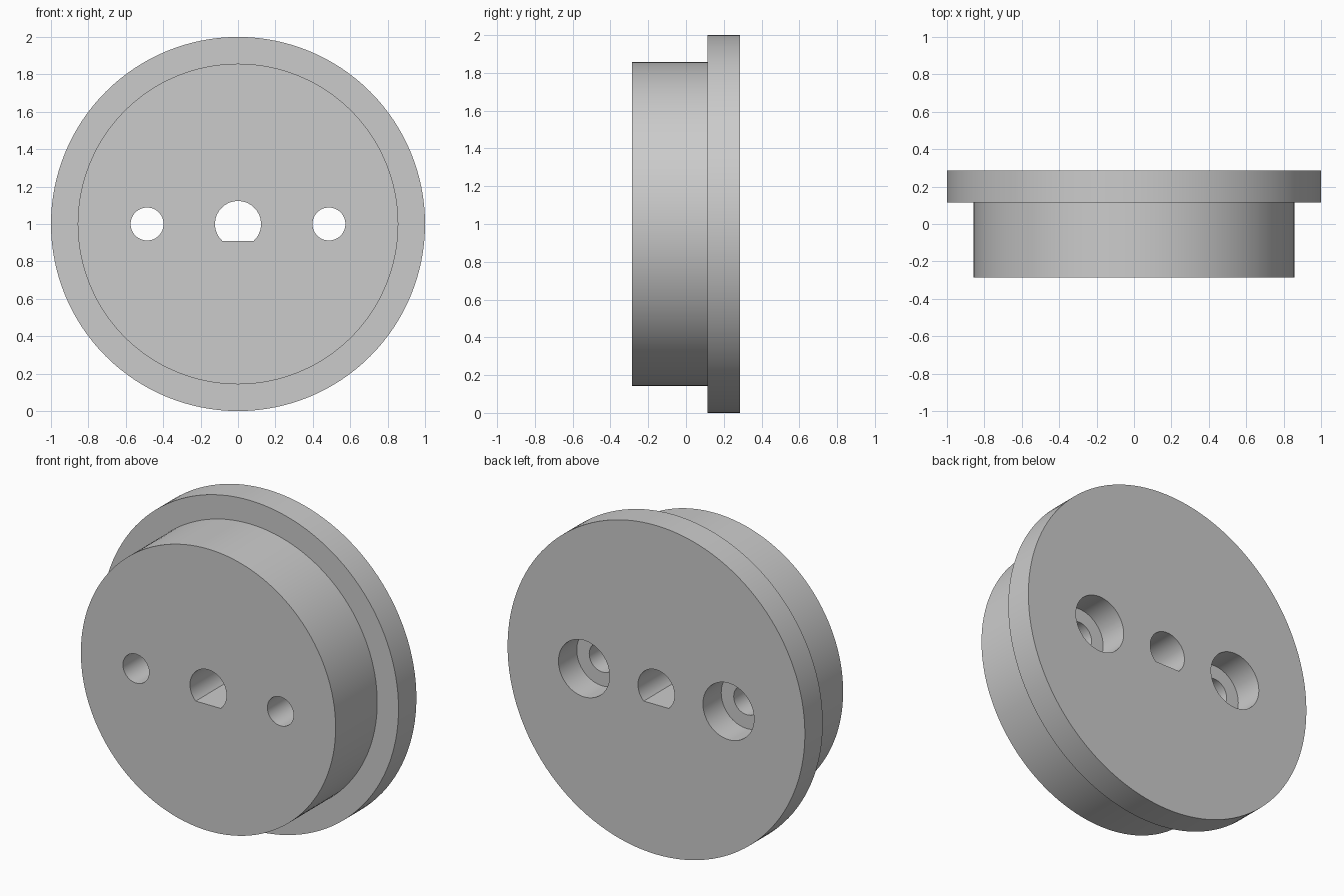
import bpy
import bmesh
import math
from mathutils import Matrix

if "Cube" in bpy.data.objects:
    bpy.data.objects.remove(bpy.data.objects["Cube"], do_unlink=True)

FRONT, STEP, BACK = -0.286, 0.114, 0.286
CENTRE_Z = 1.0

grey = bpy.data.materials.new("light_grey")
grey.use_nodes = True
colour = (0.6, 0.6, 0.6, 1)
grey.diffuse_color = colour
grey.node_tree.nodes["Principled BSDF"].inputs["Base Color"].default_value = colour


def finish(name, bm):
    bmesh.ops.recalc_face_normals(bm, faces=bm.faces)
    mesh = bpy.data.meshes.new(name)
    bm.to_mesh(mesh)
    bm.free()
    mesh.materials.append(grey)
    obj = bpy.data.objects.new(name, mesh)
    bpy.context.collection.objects.link(obj)
    return obj


def prism(name, outline, y0, y1):
    """Extrude an x, z outline along y."""
    bm = bmesh.new()
    face = bm.faces.new([bm.verts.new((x, y0, z)) for x, z in outline])
    grown = bmesh.ops.extrude_face_region(bm, geom=[face], use_keep_orig=True)
    moved = [v for v in grown["geom"] if isinstance(v, bmesh.types.BMVert)]
    bmesh.ops.translate(bm, verts=moved, vec=(0, y1 - y0, 0))
    return finish(name, bm)


def arc(x, radius, start=0, end=360, count=64, closed=True):
    steps = count if closed else count - 1
    angles = [math.radians(start + (end - start) * i / steps) for i in range(count)]
    return [(x + radius * math.cos(a), CENTRE_Z + radius * math.sin(a)) for a in angles]


# Stepped disc: a narrower plug in front of a wide flange, spun about y
profile = [(0, FRONT), (0.857, FRONT), (0.857, STEP), (1, STEP), (1, BACK), (0, BACK)]
bm = bmesh.new()
verts = [bm.verts.new((r, y, CENTRE_Z)) for r, y in profile]
edges = [bm.edges.new(pair) for pair in zip(verts, verts[1:])]
bmesh.ops.spin(bm, geom=verts + edges, cent=(0, 0, CENTRE_Z), axis=(0, 1, 0),
               angle=math.tau, steps=128, use_duplicate=False)
bmesh.ops.remove_doubles(bm, verts=bm.verts, dist=0.0001)
# Merge the fans into single flat end caps
bmesh.ops.dissolve_verts(bm, verts=[v for v in bm.verts if math.hypot(v.co.x, v.co.z - CENTRE_Z) < 0.001])
disc = finish("flanged_disc", bm)

# Cutters: central D-shaped shaft hole, and two counterbored screw holes
flat = math.degrees(math.asin(0.09 / 0.123))
cutters = [prism("shaft_cutter", arc(0, 0.123, -flat, 180 + flat, 49, False), FRONT - 0.1, BACK + 0.1)]
for side, x in (("left", 0.486), ("right", -0.486)):
    cutters.append(prism(side + "_screw_cutter", arc(x, 0.088), FRONT - 0.1, BACK + 0.1))
    cutters.append(prism(side + "_counterbore_cutter", arc(x, 0.172), STEP - 0.004, BACK + 0.1))

for cutter in cutters:
    cutter.hide_render = True
    cut = disc.modifiers.new(cutter.name, "BOOLEAN")
    cut.operation = "DIFFERENCE"
    cut.solver = "EXACT"
    cut.object = cutter

# Bake the cuts, then drop the cutters
bpy.context.view_layer.update()
evaluated = disc.evaluated_get(bpy.context.evaluated_depsgraph_get())
result = bpy.data.meshes.new_from_object(evaluated)
disc.modifiers.clear()
disc.data = result
for cutter in cutters:
    bpy.data.objects.remove(cutter, do_unlink=True)

# Smooth round walls, crisp rims
bpy.ops.object.select_all(action="DESELECT")
disc.select_set(True)
bpy.context.view_layer.objects.active = disc
bpy.ops.object.shade_smooth_by_angle(angle=math.radians(30))
